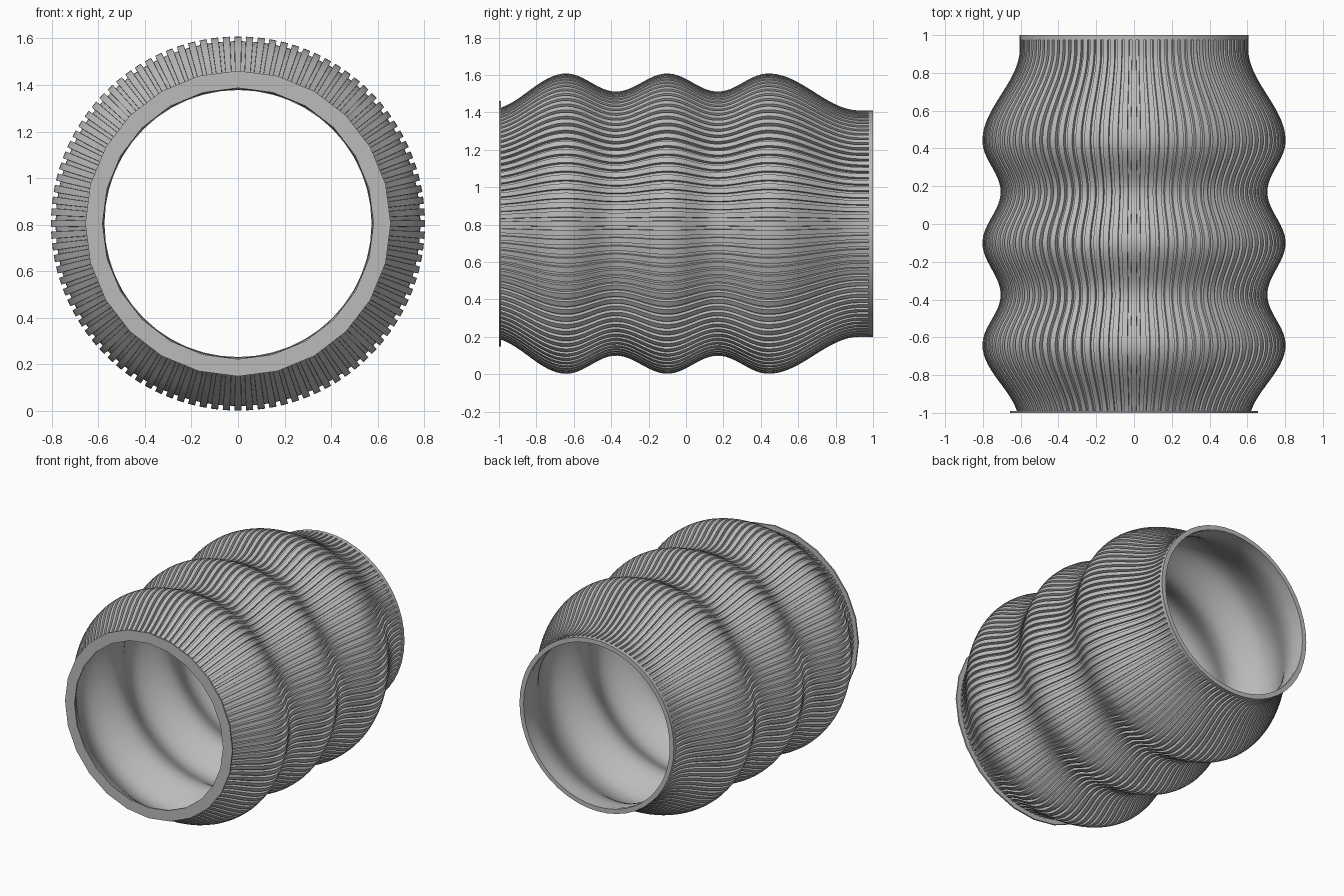
import bpy, bmesh, math

cube = bpy.data.objects.get("Cube")
if cube:
    bpy.data.objects.remove(cube, do_unlink=True)

AXIS_Z = 0.805
RIBS = 100
GROOVE = 0.02
WALL = 0.03
STATIONS = 72

# Crests and valleys of the bellows as (y, radius)
WAVE = [(-1.05, 0.61), (-0.64, 0.803), (-0.375, 0.706), (-0.1, 0.803),
        (0.17, 0.706), (0.44, 0.803), (0.93, 0.605), (1.1, 0.605)]

grey = bpy.data.materials.new("plain grey")
grey.use_nodes = True
colour = (0.5, 0.5, 0.5, 1)
grey.diffuse_color = colour
grey.node_tree.nodes["Principled BSDF"].inputs["Base Color"].default_value = colour


def radius(y):
    for (y0, r0), (y1, r1) in zip(WAVE, WAVE[1:]):
        if y <= y1:
            t = (1 - math.cos(math.pi * (y - y0) / (y1 - y0))) / 2
            return r0 + (r1 - r0) * t


def loft(name, loops, closed=False):
    """Skin a series of equal-length loops given as (y, [(angle, radius), ...])."""
    bm = bmesh.new()
    rows = [[bm.verts.new((r * math.sin(a), y, AXIS_Z + r * math.cos(a)))
             for a, r in loop] for y, loop in loops]
    pairs = list(zip(rows, rows[1:]))
    if closed:
        pairs.append((rows[-1], rows[0]))
    for low, high in pairs:
        n = len(low)
        for i in range(n):
            j = (i + 1) % n
            bm.faces.new((low[i], low[j], high[j], high[i]))
    bmesh.ops.recalc_face_normals(bm, faces=bm.faces)
    mesh = bpy.data.meshes.new(name)
    bm.to_mesh(mesh)
    bm.free()
    mesh.materials.append(grey)
    obj = bpy.data.objects.new(name, mesh)
    bpy.context.collection.objects.link(obj)
    bpy.ops.object.select_all(action="DESELECT")
    obj.select_set(True)
    bpy.context.view_layer.objects.active = obj
    bpy.ops.object.shade_smooth_by_angle(angle=math.radians(30))
    return obj


def circle(r, sides):
    return [(math.tau * i / sides, r) for i in range(sides)]


def ribbed(r):
    # Each rib has a flat crown followed by a narrower groove
    loop = []
    for i in range(RIBS):
        for t, drop in ((-0.3, 0), (0.3, 0), (0.32, GROOVE), (0.68, GROOVE)):
            loop.append((math.tau * (i + t) / RIBS, r - drop))
    return loop


# Ribbed bellows skin and its smooth lining, capped at both ends
ys = [-0.992 + 1.97 * i / STATIONS for i in range(STATIONS + 1)]
loft("bellows_skin", [(y, ribbed(radius(y))) for y in ys])
lining = loft("inner_lining", [(y, circle(radius(y) - WALL, 96)) for y in ys])
lining.data.flip_normals()


def end_ring(name, y0, y1, outer, inner, sides):
    loft(name, [(y0, circle(inner, sides)), (y0, circle(outer, sides)),
                (y1, circle(outer, sides)), (y1, circle(inner, sides))], closed=True)


# Thin faceted flange at the front and slim collar at the back
end_ring("front_flange", -1, -0.99, 0.656, 0.582, 24)
end_ring("back_collar", 0.975, 1, 0.605, 0.573, 48)
